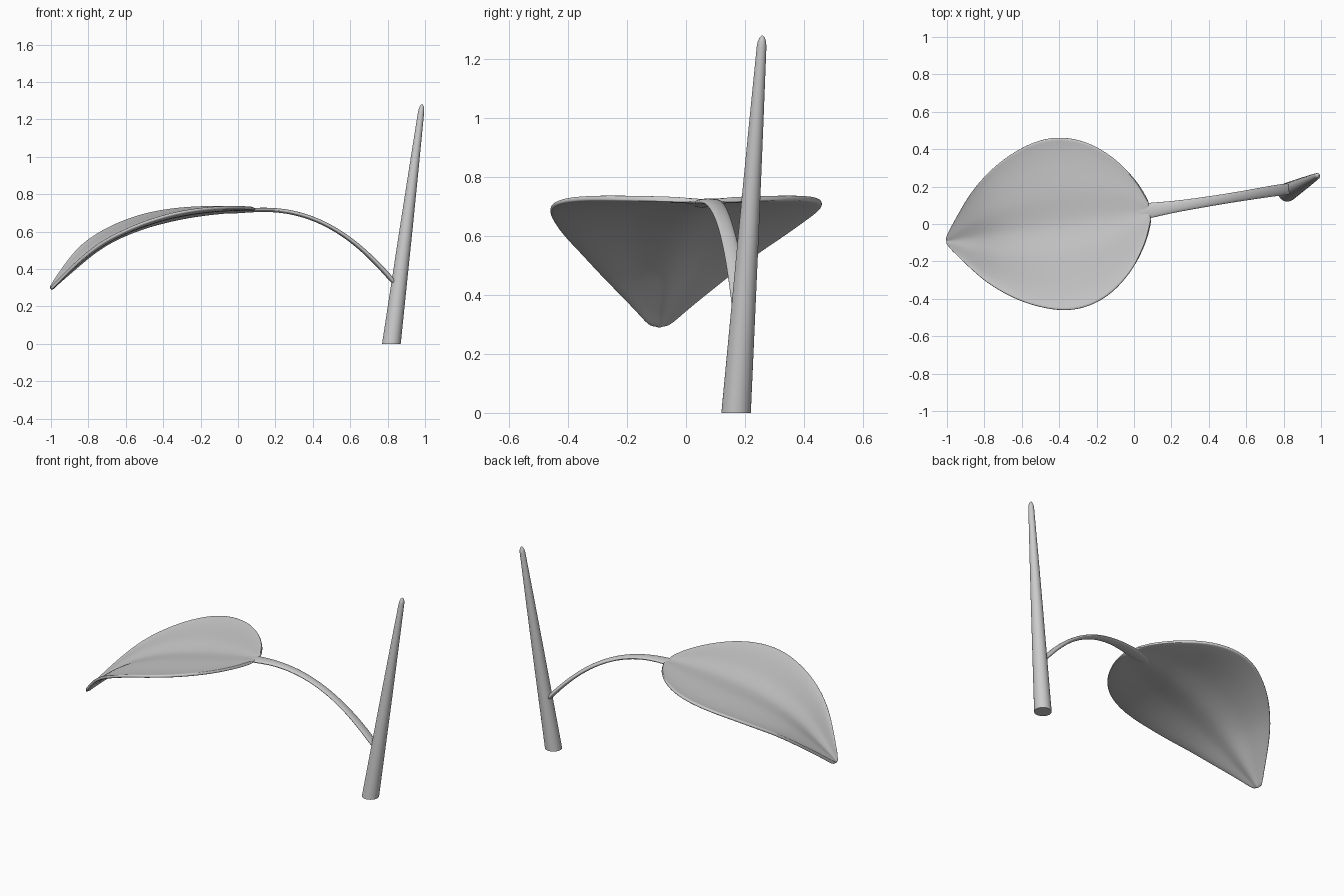
import bpy, bmesh, math
from mathutils import Vector

if "Cube" in bpy.data.objects:
    bpy.data.objects.remove(bpy.data.objects["Cube"])


def finish(bm, name, thickness=0, levels=2):
    bmesh.ops.recalc_face_normals(bm, faces=bm.faces)
    mesh = bpy.data.meshes.new(name)
    bm.to_mesh(mesh)
    bm.free()
    mesh.polygons.foreach_set("use_smooth", [True] * len(mesh.polygons))
    ob = bpy.data.objects.new(name, mesh)
    bpy.context.collection.objects.link(ob)
    if thickness:
        sol = ob.modifiers.new("Thickness", 'SOLIDIFY')
        sol.thickness = thickness
        sol.offset = 0
    if levels:
        sub = ob.modifiers.new("Smooth", 'SUBSURF')
        sub.levels = sub.render_levels = levels
    return ob


def bridge(bm, rings, closed):
    n = len(rings[0])
    for a, b in zip(rings, rings[1:]):
        for i in range(n if closed else n - 1):
            j = (i + 1) % n
            bm.faces.new((a[i], a[j], b[j], b[i]))


def tube(name, path, sides, level=True, levels=2):
    """path rows: x, y, z, half width, half thickness"""
    bm = bmesh.new()
    pts = [Vector(p[:3]) for p in path]
    rings = []
    for k, p in enumerate(path):
        t = pts[min(k + 1, len(pts) - 1)] - pts[max(k - 1, 0)]
        side, up = Vector((1, 0, 0)), Vector((0, 1, 0))
        if not level:
            side = t.cross(Vector((0, 0, 1))).normalized()
            up = side.cross(t).normalized()
        ring = []
        for i in range(sides):
            a = 2 * math.pi * i / sides
            ring.append(bm.verts.new(pts[k] + side * p[3] * math.cos(a) + up * p[4] * math.sin(a)))
        rings.append(ring)
    bridge(bm, rings, True)
    bm.faces.new(rings[0])
    bm.faces.new(rings[-1])
    return finish(bm, name, levels=levels)


# Leaning tapered stem with a rounded tip
base, top = Vector((0.82, 0.17, 0)), Vector((0.984, 0.259, 1.28))
rows = []
for t, r in ((0, .05), (.25, .042), (.5, .034), (.75, .025), (.97, .0165), (.985, .014), (.995, .009), (1, .003)):
    rows.append((*base.lerp(top, t), r, r))
stem = tube("stem", rows, 32, levels=0)
bpy.context.view_layer.objects.active = stem
stem.select_set(True)
bpy.ops.object.shade_smooth_by_angle(angle=math.radians(50))

# Arched flat stalk
tube("leaf_stalk", [
    (.845, .19, .315, .030, .014), (.80, .185, .37, .032, .014), (.70, .17, .475, .030, .013),
    (.60, .153, .560, .028, .012), (.50, .137, .625, .027, .012), (.40, .121, .672, .028, .012),
    (.30, .105, .702, .030, .012), (.20, .090, .717, .033, .012), (.10, .075, .717, .042, .012),
    (.03, .064, .712, .045, .012), (-.08, .047, .703, .030, .010)], 12, level=False)

# Cupped leaf blade: distance along midrib, half width, midrib height, edge height
blade = [
    (-.005, .045, .715, .722), (.025, .13, .715, .726), (.06, .195, .713, .728),
    (.125, .29, .708, .730), (.23, .388, .698, .730), (.34, .445, .683, .722),
    (.45, .467, .661, .707), (.55, .458, .636, .683), (.65, .425, .602, .650),
    (.75, .378, .560, .606), (.85, .308, .500, .552), (.93, .236, .434, .487),
    (1.0, .150, .374, .412), (1.05, .083, .332, .352), (1.08, .045, .303, .315), (1.094, .018, .292, .298)]
origin = Vector((.08, .07, 0))
along = Vector((-.989, -.148, 0))
across = Vector((.148, -.989, 0))
bm = bmesh.new()
rings = []
us = (0, .08, .2, .35, .55, .75, .88, .96, 1)
for s, w, mid, edge in blade:
    ring = []
    for u in [-u for u in us[:0:-1]] + list(us):
        g = min(abs(u) / .45, 1)
        rise = .45 * g * g * (3 - 2 * g) + .55 * abs(u) ** 4
        p = origin + along * s + across * w * u
        p.z = mid + (edge - mid) * rise
        ring.append(bm.verts.new(p))
    rings.append(ring)
bridge(bm, rings, False)
finish(bm, "leaf_blade", thickness=.018)
